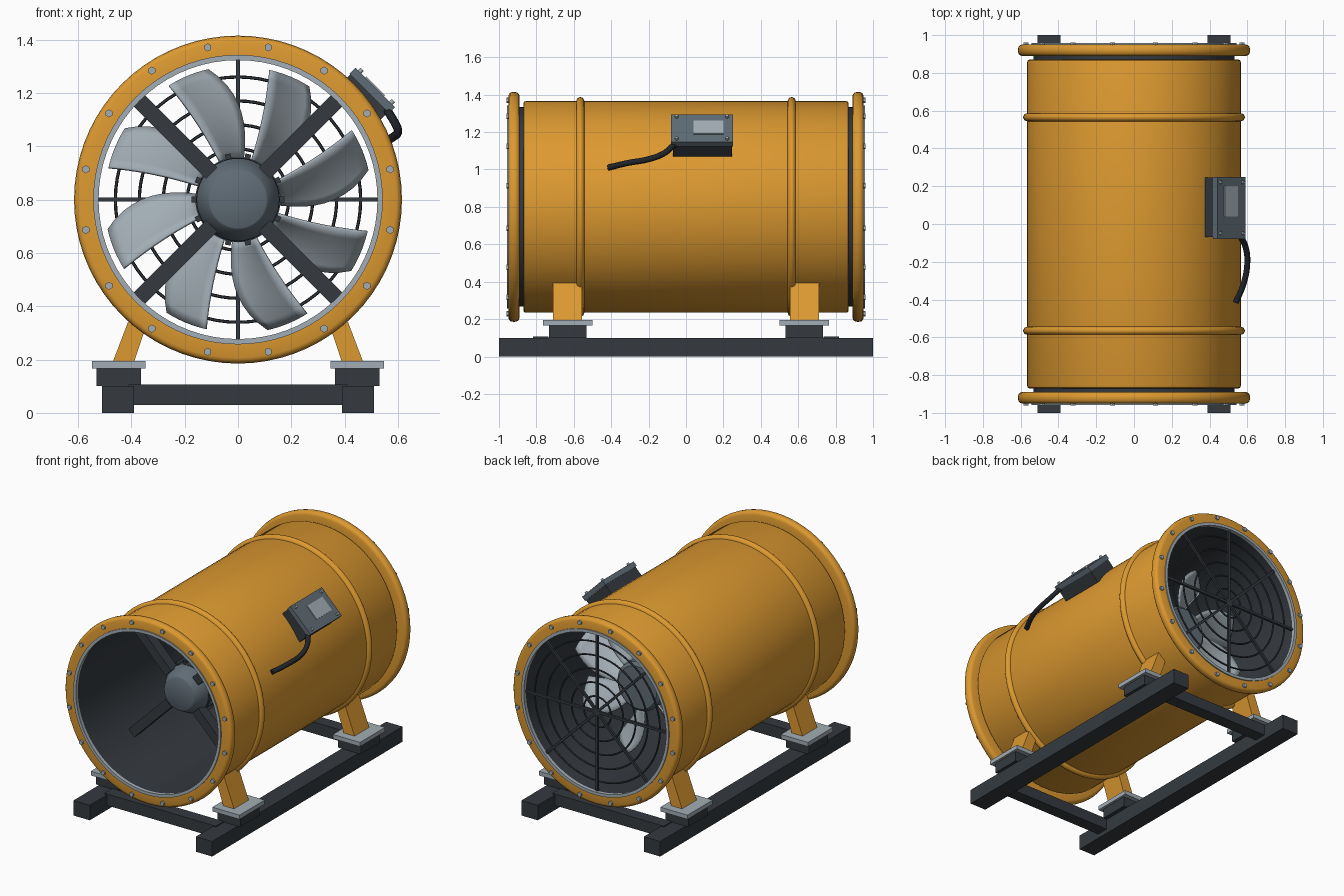
import bpy, bmesh
from math import sin, cos, pi, radians
from mathutils import Matrix, Vector

if "Cube" in bpy.data.objects:
    bpy.data.objects.remove(bpy.data.objects["Cube"])

AXIS_Z = 0.8
SEG = 72


def material(name, rgb):
    m = bpy.data.materials.new(name)
    m.use_nodes = True
    m.diffuse_color = (*rgb, 1)
    m.node_tree.nodes["Principled BSDF"].inputs["Base Color"].default_value = (*rgb, 1)
    return m


ORANGE = material("orange_paint", (0.72, 0.32, 0.03))
DARK = material("dark_steel", (0.035, 0.042, 0.05))
GREY = material("mid_grey", (0.115, 0.15, 0.18))
METAL = material("light_metal", (0.36, 0.42, 0.46))
RUBBER = material("black_rubber", (0.015, 0.018, 0.022))


def finish(name, bm, mat, smooth=True):
    bmesh.ops.remove_doubles(bm, verts=bm.verts, dist=1e-5)
    bmesh.ops.recalc_face_normals(bm, faces=bm.faces)
    me = bpy.data.meshes.new(name)
    bm.to_mesh(me)
    bm.free()
    me.materials.append(mat)
    ob = bpy.data.objects.new(name, me)
    bpy.context.collection.objects.link(ob)
    if smooth:
        bpy.ops.object.select_all(action="DESELECT")
        ob.select_set(True)
        bpy.context.view_layer.objects.active = ob
        bpy.ops.object.shade_smooth_by_angle(angle=radians(40))
    return ob


def polar(r, a, y):
    return Vector((r * cos(a), y, AXIS_Z + r * sin(a)))


def lathe(name, profile, mat, closed=True, seg=SEG):
    """Revolve (radius, y) points round the duct axis."""
    bm = bmesh.new()
    rings = [[bm.verts.new(polar(r, 2 * pi * i / seg, y)) for r, y in profile] for i in range(seg)]
    n = len(profile)
    for i in range(seg):
        a, b = rings[i], rings[(i + 1) % seg]
        for j in range(n if closed else n - 1):
            k = (j + 1) % n
            bm.faces.new((a[j], a[k], b[k], b[j]))
    bmesh.ops.dissolve_degenerate(bm, edges=bm.edges, dist=1e-6)
    return finish(name, bm, mat)


def add_box(bm, lo, hi, frame=Matrix()):
    lo, hi = Vector(lo), Vector(hi)
    m = frame @ Matrix.Translation((lo + hi) / 2) @ Matrix.Diagonal((*(hi - lo), 1))
    bmesh.ops.create_cube(bm, size=1, matrix=m)


def box(name, lo, hi, mat, frame=Matrix()):
    bm = bmesh.new()
    add_box(bm, lo, hi, frame)
    return finish(name, bm, mat, False)


def around(a):
    """Frame whose local x points outward at angle a about the duct axis."""
    return Matrix.Translation((0, 0, AXIS_Z)) @ Matrix.Rotation(-a, 4, "Y")


# Duct: dark liner and orange shell
lathe("duct_liner", [(0.525, -0.95), (0.533, -0.95), (0.533, 0.95), (0.525, 0.95)], DARK)
half = [(0.535, 0.87), (0.555, 0.87), (0.562, 0.866), (0.566, 0.855)]
lathe("duct_shell", half + [(r, -y) for r, y in reversed(half)], ORANGE)

# End flanges, trim rings, stiffening beads and bolts
for side, s in (("front", -1), ("back", 1)):
    lathe(side + "_flange", [(r, s * y) for r, y in (
        (0.53, 0.89), (0.593, 0.89), (0.604, 0.894), (0.612, 0.903), (0.615, 0.92),
        (0.612, 0.937), (0.604, 0.946), (0.593, 0.95), (0.53, 0.95))], ORANGE)
    lathe(side + "_trim_ring", [(r, s * y) for r, y in (
        (0.523, 0.935), (0.543, 0.935), (0.543, 0.957), (0.523, 0.957))], METAL)
    bead = [(0.562 + 0.025 * sin(pi * i / 8), s * 0.565 - 0.022 * cos(pi * i / 8)) for i in range(9)]
    lathe(side + "_bead", bead, ORANGE)
    bm = bmesh.new()
    for i in range(16):
        p = polar(0.582, 2 * pi * (i + 0.5) / 16, s * 0.954)
        bmesh.ops.create_cone(bm, cap_ends=True, segments=6, radius1=0.015, radius2=0.015, depth=0.014,
                              matrix=Matrix.Translation(p) @ Matrix.Rotation(pi / 2, 4, "X"))
    finish(side + "_flange_bolts", bm, METAL, False)

# Motor with cap, cooling ribs and support struts
lathe("motor_cap", [(0, -0.62), (0.106, -0.62), (0.112, -0.616), (0.155, -0.54), (0.155, -0.52), (0, -0.52)], GREY)
lathe("motor_body", [(0, -0.53), (0.157, -0.53), (0.157, 0.29), (0, 0.29)], DARK)
bm = bmesh.new()
for i in range(14):
    add_box(bm, (0.15, -0.51, -0.011), (0.175, 0.25, 0.011), around(2 * pi * i / 14))
finish("motor_ribs", bm, DARK, False)
bm = bmesh.new()
for i in range(4):
    add_box(bm, (0.14, -0.59, -0.03), (0.528, -0.52, 0.03), around(pi / 4 + i * pi / 2))
finish("motor_struts", bm, DARK, False)

# Impeller: hub and eight swept, pitched blades
lathe("impeller_hub", [(0, 0.29), (0.16, 0.29), (0.16, 0.49), (0.14, 0.51), (0, 0.51)], GREY)
bm = bmesh.new()
NS, NC = 10, 6
for i in range(8):
    grid = []
    for j in range(NS + 1):
        s = j / NS
        lead, trail = 83 + 20 * s * s, 115 + 6 * s
        row = []
        for k in range(NC + 1):
            c = k / NC
            a = radians(lead + (trail - lead) * c + 45 * i)
            y = 0.4 + 0.14 * (0.5 - c) + 0.06 * c * (1 - c)
            row.append(bm.verts.new(polar(0.15 + 0.35 * s, a, y)))
        grid.append(row)
    for j in range(NS):
        for k in range(NC):
            bm.faces.new((grid[j][k], grid[j][k + 1], grid[j + 1][k + 1], grid[j + 1][k]))
blades = finish("impeller_blades", bm, METAL)
solid = blades.modifiers.new("thickness", "SOLIDIFY")
solid.thickness = 0.01
solid.offset = 0

# Rear guard of wire rings and crossing bars
for n in range(5):
    r = 0.1 + 0.09 * n
    lathe(f"guard_ring_{n + 1}", [(r + 0.006 * cos(pi * i / 3), 0.93 + 0.006 * sin(pi * i / 3))
                                  for i in range(6)], DARK)
bm = bmesh.new()
for i in range(4):
    add_box(bm, (-0.527, 0.924, -0.008), (0.527, 0.94, 0.008), around(i * pi / 4))
finish("guard_bars", bm, DARK, False)

# Base frame, isolators and slanted legs
for side, s in (("left", 1), ("right", -1)):
    box(side + "_rail", (s * 0.45 - 0.06, -1, 0), (s * 0.45 + 0.06, 1, 0.1), DARK)
    for end, e in (("front", -1), ("back", 1)):
        x, y = s * 0.447, e * 0.633
        tag = f"{end}_{side}_"
        box(tag + "isolator", (x - 0.083, y - 0.1, 0.1), (x + 0.083, y + 0.1, 0.168), DARK)
        box(tag + "foot_plate", (x - 0.1, y - 0.132, 0.167), (x + 0.1, y + 0.132, 0.195), METAL)
        bm = bmesh.new()
        loops = [[bm.verts.new((s * px, y + d, pz)) for px, pz in
                  ((0.47, 0.19), (0.39, 0.19), (0.335, 0.355), (0.39, 0.4))] for d in (-0.077, 0.077)]
        bm.faces.new(loops[0])
        bm.faces.new(loops[1])
        for j in range(4):
            k = (j + 1) % 4
            bm.faces.new((loops[0][j], loops[0][k], loops[1][k], loops[1][j]))
        finish(tag + "leg", bm, ORANGE, False)
for end, e in (("front", -1), ("back", 1)):
    box(end + "_crossbar", (-0.41, e * 0.777 - 0.042, 0.03), (0.41, e * 0.777 + 0.042, 0.106), DARK)

# Junction box on the shell, tilted with the surface
tilt = around(pi / 4)
box("junction_base", (0.546, -0.07, -0.166), (0.636, 0.245, 0.034), DARK, tilt)
box("junction_lid", (0.63, -0.08, -0.172), (0.662, 0.25, 0.038), GREY, tilt)
box("junction_label", (0.66, 0.04, -0.113), (0.667, 0.2, -0.013), METAL, tilt)
bm = bmesh.new()
for y in (-0.05, 0.22):
    for t in (-0.15, 0.016):
        bmesh.ops.create_cone(bm, cap_ends=True, segments=10, radius1=0.009, radius2=0.009, depth=0.016,
                              matrix=tilt @ Matrix.Translation((0.667, y, t)) @ Matrix.Rotation(pi / 2, 4, "Y"))
finish("junction_screws", bm, METAL)

# Cable drooping from the box to the shell
cu = bpy.data.curves.new("cable", "CURVE")
cu.dimensions = "3D"
cu.bevel_depth = 0.016
cu.bevel_resolution = 3
cu.use_fill_caps = True
path = [(0.56, -0.06, 1.135), (0.59, -0.12, 1.085), (0.6, -0.2, 1.055), (0.582, -0.31, 1.035), (0.54, -0.415, 1.01)]
sp = cu.splines.new("BEZIER")
sp.bezier_points.add(len(path) - 1)
for bp, co in zip(sp.bezier_points, path):
    bp.co = co
    bp.handle_left_type = bp.handle_right_type = "AUTO"
cu.materials.append(RUBBER)
bpy.context.collection.objects.link(bpy.data.objects.new("cable", cu))
